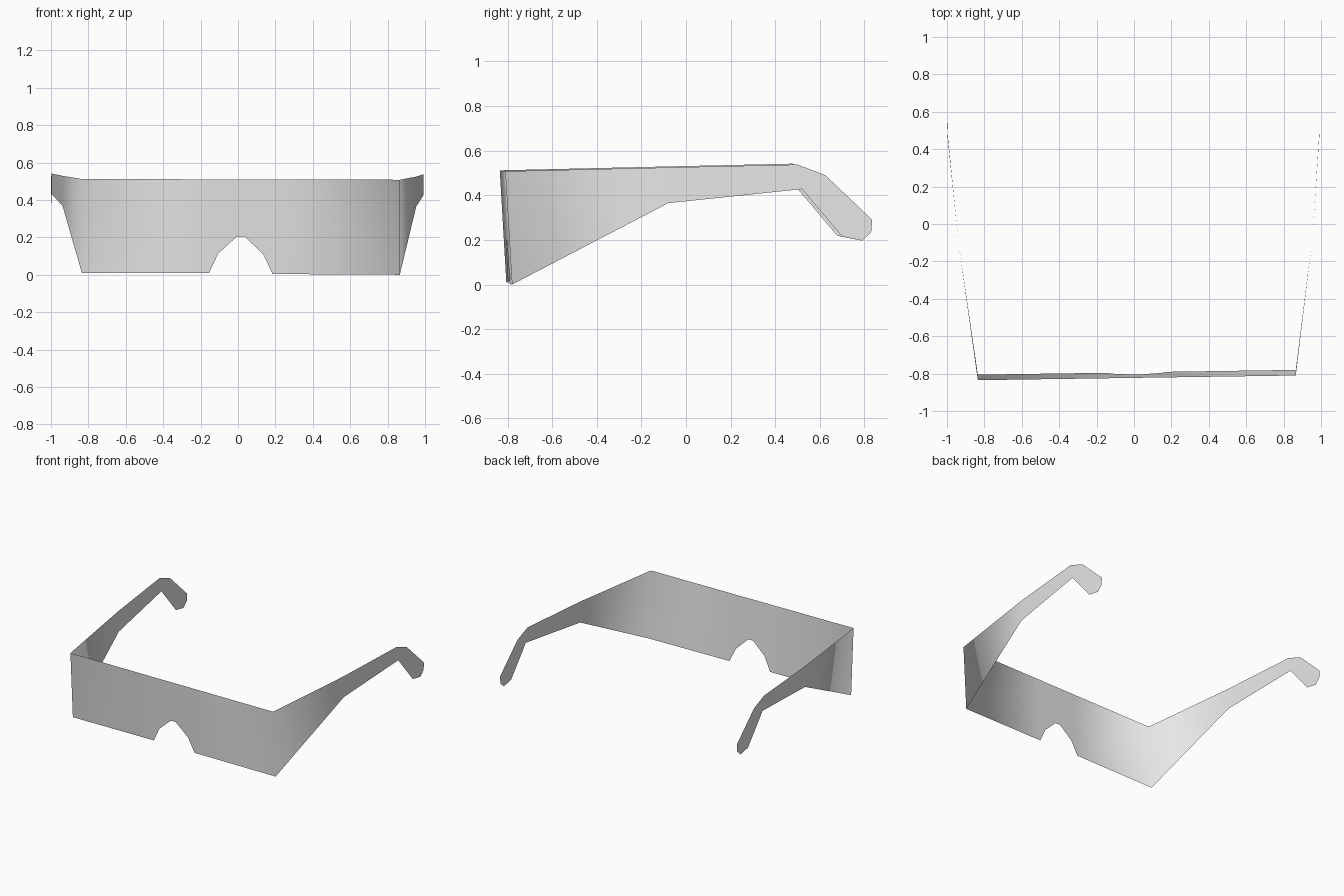
import bpy
import bmesh

if "Cube" in bpy.data.objects:
    bpy.data.objects.remove(bpy.data.objects["Cube"])

card = bpy.data.materials.new("light_grey_card")
card.use_nodes = True
GREY = (0.8, 0.8, 0.8, 1)
card.diffuse_color = GREY
card.node_tree.nodes["Principled BSDF"].inputs["Base Color"].default_value = GREY

bm = bmesh.new()


def strip(columns):
    """Join neighbouring (top, bottom) vertex pairs with quads."""
    for (t0, b0), (t1, b1) in zip(columns, columns[1:]):
        bm.faces.new((t0, b0, b1, t1))


# Front panel: lower outline with the nose notch, under a straight top edge
lower = [(-0.835, 0.01), (-0.155, 0.01), (-0.105, 0.115), (-0.005, 0.205),
         (0.035, 0.205), (0.135, 0.11), (0.185, 0.004), (0.865, 0.0)]
front = []
for x, z in lower:
    f = (x + 0.835) / 1.7
    top_y = -0.835 + 0.025 * f
    top = bm.verts.new((x, top_y, 0.512 - 0.004 * f))
    bottom = bm.verts.new((x, top_y + 0.03 * (0.512 - z) / 0.512, z))
    front.append((top, bottom))
strip(front)

# Temple outlines as (y, z), folded back from the two ends of the panel
hook = [(0.625, 0.49), (0.835, 0.29), (0.83, 0.235), (0.79, 0.197), (0.7, 0.215)]


def temple(corner, mid_x, bend_x, tip_x, dy, dz):
    def vert(x, y, z):
        return bm.verts.new((x, y + dy, z + dz))
    middle = (vert(mid_x, -0.08, 0.525), vert(mid_x, -0.08, 0.365))
    bend = (vert(bend_x, 0.5, 0.538), vert(bend_x, 0.52, 0.428))
    strip([corner, middle, bend])
    tip = [vert(tip_x, y, z) for y, z in hook]
    bm.faces.new([bend[0], bend[1]] + tip[::-1])


temple(front[-1], 0.953, 0.993, 0.991, 0, 0)
temple(front[0], -0.938, -0.998, -1.0, -0.022, 0.004)

bmesh.ops.recalc_face_normals(bm, faces=bm.faces[:])
bm.faces.ensure_lookup_table()
if bm.faces[0].normal.y > 0:
    bmesh.ops.reverse_faces(bm, faces=bm.faces[:])
for face in bm.faces:
    face.smooth = True

mesh = bpy.data.meshes.new("folded_card_glasses")
bm.to_mesh(mesh)
bm.free()
mesh.materials.append(card)
glasses = bpy.data.objects.new("folded_card_glasses", mesh)
bpy.context.collection.objects.link(glasses)
